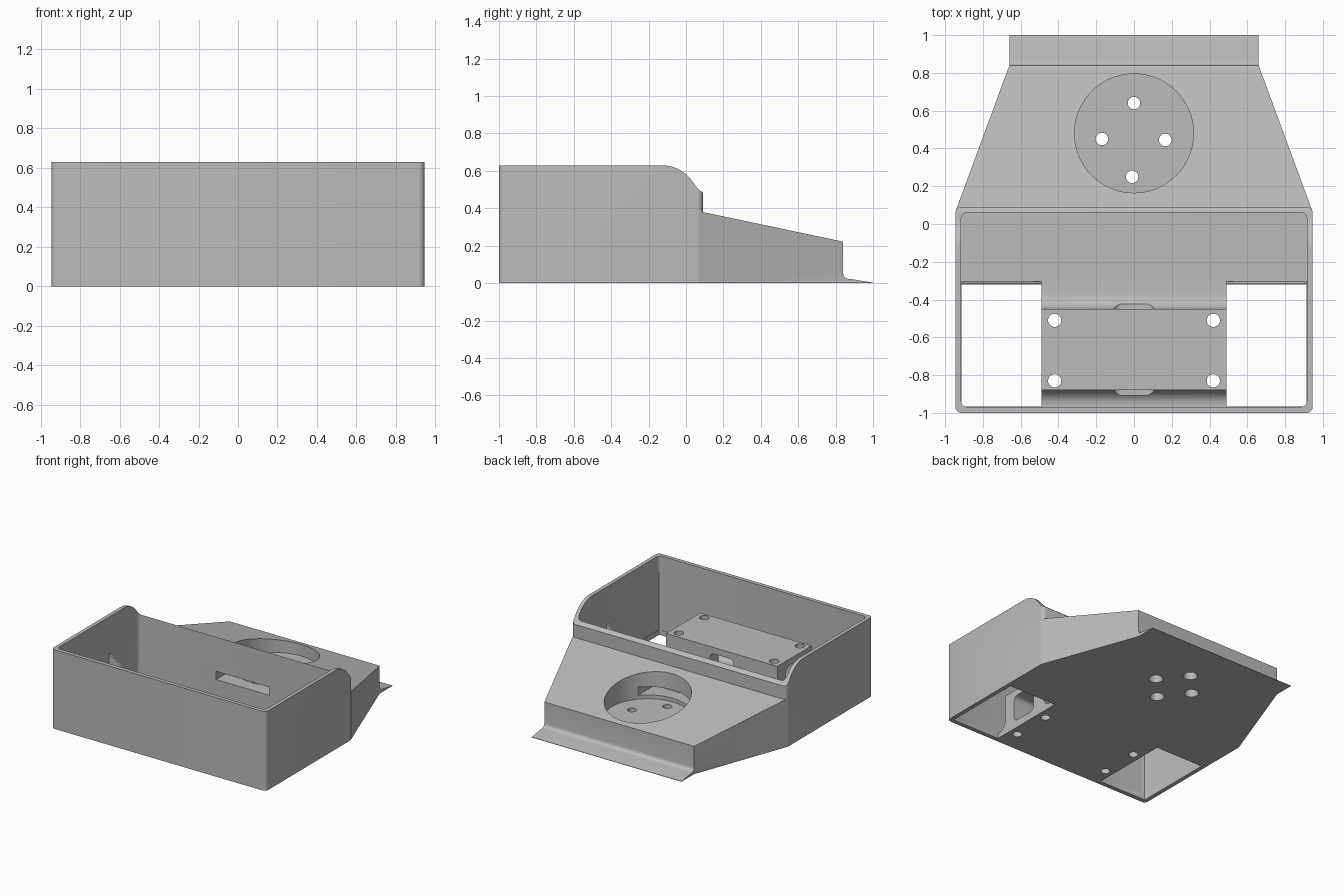
import bpy, bmesh, math
from mathutils import Vector

cube = bpy.data.objects.get("Cube")
if cube:
    bpy.data.objects.remove(cube, do_unlink=True)

grey = bpy.data.materials.new("plain grey")
grey.use_nodes = True
colour = (0.5, 0.5, 0.5, 1)
grey.diffuse_color = colour
grey.node_tree.nodes["Principled BSDF"].inputs["Base Color"].default_value = colour


def prism(name, pts, axis, lo, hi):
    """Extrude a 2D outline along x (pts = y,z), y (pts = x,z) or z (pts = x,y)."""
    place = {"x": lambda a, b: (lo, a, b),
             "y": lambda a, b: (a, lo, b),
             "z": lambda a, b: (a, b, lo)}[axis]
    bm = bmesh.new()
    face = bm.faces.new([bm.verts.new(place(a, b)) for a, b in pts])
    out = bmesh.ops.extrude_face_region(bm, geom=[face])
    step = Vector([(hi - lo) * (axis == k) for k in "xyz"])
    bmesh.ops.translate(bm, vec=step, verts=[v for v in out["geom"] if isinstance(v, bmesh.types.BMVert)])
    bmesh.ops.recalc_face_normals(bm, faces=bm.faces)
    mesh = bpy.data.meshes.new(name)
    bm.to_mesh(mesh)
    bm.free()
    ob = bpy.data.objects.new(name, mesh)
    bpy.context.collection.objects.link(ob)
    mesh.materials.append(grey)
    return ob


def arc(cx, cy, r, a0, a1, n=8):
    return [(cx + r * math.cos(math.radians(a0 + (a1 - a0) * i / n)),
             cy + r * math.sin(math.radians(a0 + (a1 - a0) * i / n))) for i in range(n + 1)]


def rounded(x0, x1, y0, y1, r):
    return (arc(x0 + r, y0 + r, r, 180, 270, 5) + arc(x1 - r, y0 + r, r, 270, 360, 5)
            + arc(x1 - r, y1 - r, r, 0, 90, 5) + arc(x0 + r, y1 - r, r, 90, 180, 5))


def rect(x0, x1, y0, y1):
    return [(x0, y0), (x1, y0), (x1, y1), (x0, y1)]


def drill(name, x, y, r0, r1, z0, z1, sides=32):
    bpy.ops.mesh.primitive_cone_add(vertices=sides, radius1=r0, radius2=r1, depth=z1 - z0,
                                    location=(x, y, (z0 + z1) / 2))
    ob = bpy.context.object
    ob.name = name
    ob.data.materials.append(grey)
    return ob


def combine(target, tool, operation):
    mod = target.modifiers.new("shape", "BOOLEAN")
    mod.operation = operation
    mod.solver = "EXACT"
    mod.object = tool
    bpy.ops.object.select_all(action="DESELECT")
    bpy.context.view_layer.objects.active = target
    target.select_set(True)
    bpy.ops.object.modifier_apply(modifier=mod.name)
    bpy.data.objects.remove(tool, do_unlink=True)


# Open tray with rounded corners
body = prism("mount_body", rounded(-0.945, 0.945, -1, 0.09, 0.03), "z", 0, 0.63)

# Side walls sweep down to the lower back wall
sweep = (arc(-0.13, 0.43, 0.2, 90, 35, 12) + [(0.055, 0.515), (0.072, 0.495), (0.1, 0.48)]
         + [(0.3, 0.48), (0.3, 0.9), (-0.13, 0.9)])
combine(body, prism("sweep_cut", sweep, "x", -1.2, 1.2), "DIFFERENCE")
combine(body, prism("cavity_cut", rounded(-0.915, 0.915, -0.968, 0.06, 0.03), "z", 0.04, 1), "DIFFERENCE")

# Raised platform with filleted feet
platform = ([(-0.98, 0.02), (-0.98, 0.04)] + arc(-0.96, 0.12, 0.08, 270, 360)
            + [(-0.88, 0.32), (-0.45, 0.32)] + arc(-0.37, 0.12, 0.08, 180, 270) + [(-0.37, 0.02)])
combine(body, prism("platform", platform, "x", -0.5, 0.5), "UNION")

# Tapered rear wedge
wedge = prism("rear_wedge", [(-0.942, 0.075), (0.942, 0.075), (0.66, 0.84), (-0.66, 0.84)], "z", 0, 0.6)
slope = [(0, 0.399), (0.09, 0.38), (0.9, 0.209), (0.9, 1), (0, 1)]
combine(wedge, prism("slope_cut", slope, "x", -1.2, 1.2), "DIFFERENCE")
combine(body, wedge, "UNION")

# Thin rear flange
flange = [(0.8, 0), (1, 0), (1, 0.003), (0.88, 0.022)] + arc(0.87, 0.053, 0.03, 265, 180, 5) + [(0.8, 0.053)]
combine(body, prism("rear_flange", flange, "x", -0.66, 0.66), "UNION")

# Floor openings either side of the platform, and triangular gussets behind them
for s in (-1, 1):
    opening = rect(*sorted((s * 0.49, s * 0.912)), -0.965, -0.32)
    combine(body, prism("opening_cut", opening, "z", -0.1, 0.5), "DIFFERENCE")
    gusset = [(s * 0.925, 0.02), (s * 0.925, 0.34), (s * 0.912, 0.34), (s * 0.49, 0.045), (s * 0.49, 0.02)]
    combine(body, prism("gusset", gusset, "y", -0.318, -0.305), "UNION")

# Strap tunnels through the platform, lengthways and crossways
combine(body, prism("long_tunnel", rounded(-0.105, 0.105, 0.06, 0.27, 0.04), "y", -0.962, -0.35), "DIFFERENCE")
combine(body, prism("cross_tunnel", rounded(-0.78, -0.56, 0.06, 0.27, 0.04), "x", -0.6, 0.6), "DIFFERENCE")

# Screw holes in the platform
for x in (-0.42, 0.42):
    for y in (-0.83, -0.51):
        combine(body, drill("screw_cut", x, y, 0.035, 0.035, -0.1, 0.5), "DIFFERENCE")

# Round recess with a cable slot into the tray
combine(body, drill("recess_cut", 0, 0.48, 0.315, 0.315, 0.14, 0.7, 72), "DIFFERENCE")
combine(body, prism("slot_cut", rect(-0.235, 0.235, 0.17, 0.235), "y", 0, 0.4), "DIFFERENCE")

# Countersunk holes in the recess floor
for x, y in ((0, 0.64), (-0.17, 0.45), (0.165, 0.445), (-0.01, 0.25)):
    combine(body, drill("hole_cut", x, y, 0.033, 0.033, -0.1, 0.2), "DIFFERENCE")
    combine(body, drill("countersink_cut", x, y, 0.056, 0.032, -0.01, 0.08), "DIFFERENCE")

bpy.ops.object.select_all(action="DESELECT")
bpy.context.view_layer.objects.active = body
body.select_set(True)
bpy.ops.object.shade_smooth_by_angle(angle=math.radians(30))
